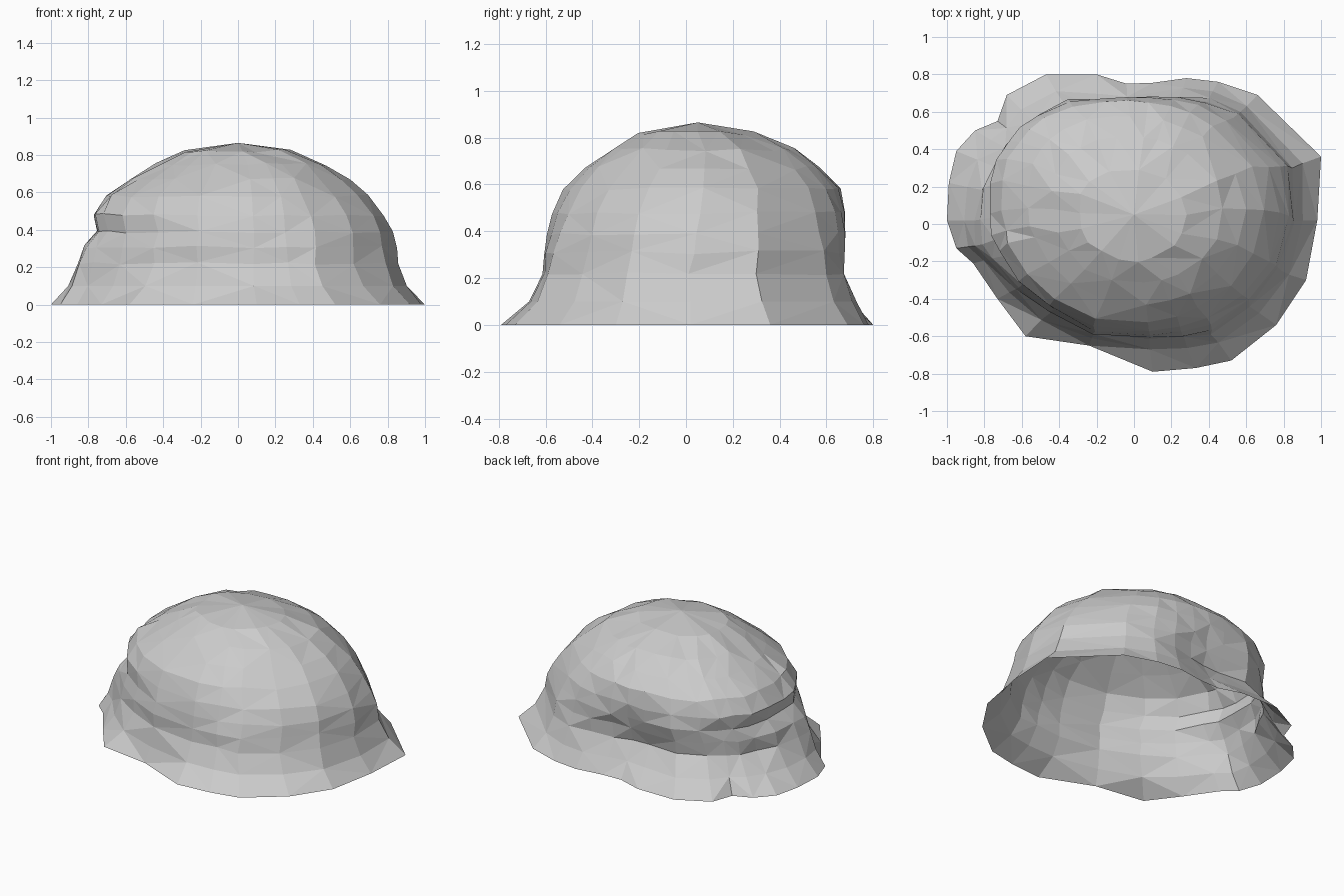
import bpy
import bmesh
import math
import random
from mathutils import Vector

cube = bpy.data.objects.get("Cube")
if cube:
    bpy.data.objects.remove(cube, do_unlink=True)

random.seed(4)

# Ground outline (x, y) and how far the dome foot stands in from it
OUTLINE = [
    (1, .36, .85), (.98, .02, .88), (.92, -.3, .85), (.76, -.54, .82),
    (.52, -.73, .8), (.33, -.77, .79), (.1, -.79, .77), (-.24, -.65, .91),
    (-.58, -.6, .78), (-.73, -.4, .87), (-.86, -.21, .9), (-.95, -.13, .9),
    (-1, .02, .86), (-.99, .22, .85), (-.95, .39, .82), (-.85, .5, .85),
    (-.73, .55, .9), (-.68, .69, .83), (-.47, .8, .83), (-.2, .8, .8),
    (-.04, .75, .86), (.1, .755, .89), (.28, .78, .9), (.45, .76, .9),
    (.66, .69, .87),
]

# Dome rings: height, then reach towards east, west, south and north
RINGS = [
    (.22, .86, .86, .61, .7),
    (.31, .845, .82, .605, .69),
    (.39, .825, .755, .6, .69),
    (.48, .78, .77, .575, .68),
    (.58, .69, .7, .525, .65),
    (.67, .595, .56, .43, .57),
    (.75, .48, .43, .32, .46),
    (.82, .28, .29, .2, .29),
]
FOOT = RINGS[0]


def clamp(value):
    return min(1, max(0, value))


def skirt_ring(height, inset):
    """Blend from the ground outline (inset 0) to the dome foot (inset 1)."""
    ring = []
    for x, y, foot in OUTLINE:
        scale = 1 + (foot - 1) * inset
        ring.append(Vector((x * scale, y * scale, height)))
    return ring


def dome_ring(height, east, west, south, north):
    """The irregular foot turns into a rounder oval towards the crown."""
    roundness = clamp((height - FOOT[0]) / .34)
    ring = []
    for x, y, foot in OUTLINE:
        # Slight undercut along the back right flank
        shelter = clamp((y - .05) / .3) * clamp((.5 - x) / .3)
        undercut = .05 * clamp((.4 - height) / .15) * shelter
        scale = foot * (1 - undercut)
        rough = Vector((x * scale * (east / FOOT[1] if x > 0 else west / FOOT[2]),
                        y * scale * (north / FOOT[4] if y > 0 else south / FOOT[3]),
                        height))
        # Oval with a swollen back right corner
        angle = math.atan2(y * 1.25, x)
        swell = 1.0
        if x < 0 and y > 0:
            swell += .1 * abs(math.sin(2 * angle))
        oval = Vector((math.cos(angle) * (east if x > 0 else west) * swell,
                       (north - south) / 2
                       + math.sin(angle) * (north + south) / 2 * swell,
                       height))
        point = rough.lerp(oval, roundness)
        # Chipped, uneven stone surface
        point += Vector([random.uniform(-.008, .008) for axis in "xyz"])
        ring.append(point)
    return ring


def bridge(bm, lower, upper, flip):
    """Join two rings with triangles."""
    count = len(lower)
    for i in range(count):
        j = (i + 1) % count
        a, b, c, d = lower[i], lower[j], upper[j], upper[i]
        if (i + flip) % 2:
            triangles = ((a, b, c), (a, c, d))
        else:
            triangles = ((a, b, d), (b, c, d))
        for triangle in triangles:
            bm.faces.new(triangle)


# Boulder shell, open underneath
bm = bmesh.new()
rings = [skirt_ring(0, 0), skirt_ring(.1, .66)]
rings += [dome_ring(*row) for row in RINGS]
loops = [[bm.verts.new(point) for point in ring] for ring in rings]
for level, (lower, upper) in enumerate(zip(loops, loops[1:])):
    bridge(bm, lower, upper, level)

# Crown
apex = bm.verts.new((0, .05, .865))
top = loops[-1]
for i, vert in enumerate(top):
    bm.faces.new((vert, top[(i + 1) % len(top)], apex))

# Merge the crowded points near the crown into larger facets
crown = [v for v in bm.verts if v.co.z > .7]
bmesh.ops.remove_doubles(bm, verts=crown, dist=.07)
bmesh.ops.recalc_face_normals(bm, faces=bm.faces)

mesh = bpy.data.meshes.new("boulder")
bm.to_mesh(mesh)
bm.free()
boulder = bpy.data.objects.new("boulder", mesh)
bpy.context.collection.objects.link(boulder)

# Plain stone colour
stone = bpy.data.materials.new("stone_grey")
stone.use_nodes = True
colour = (.6, .6, .6, 1)
stone.diffuse_color = colour
stone.node_tree.nodes["Principled BSDF"].inputs["Base Color"].default_value = colour
mesh.materials.append(stone)
